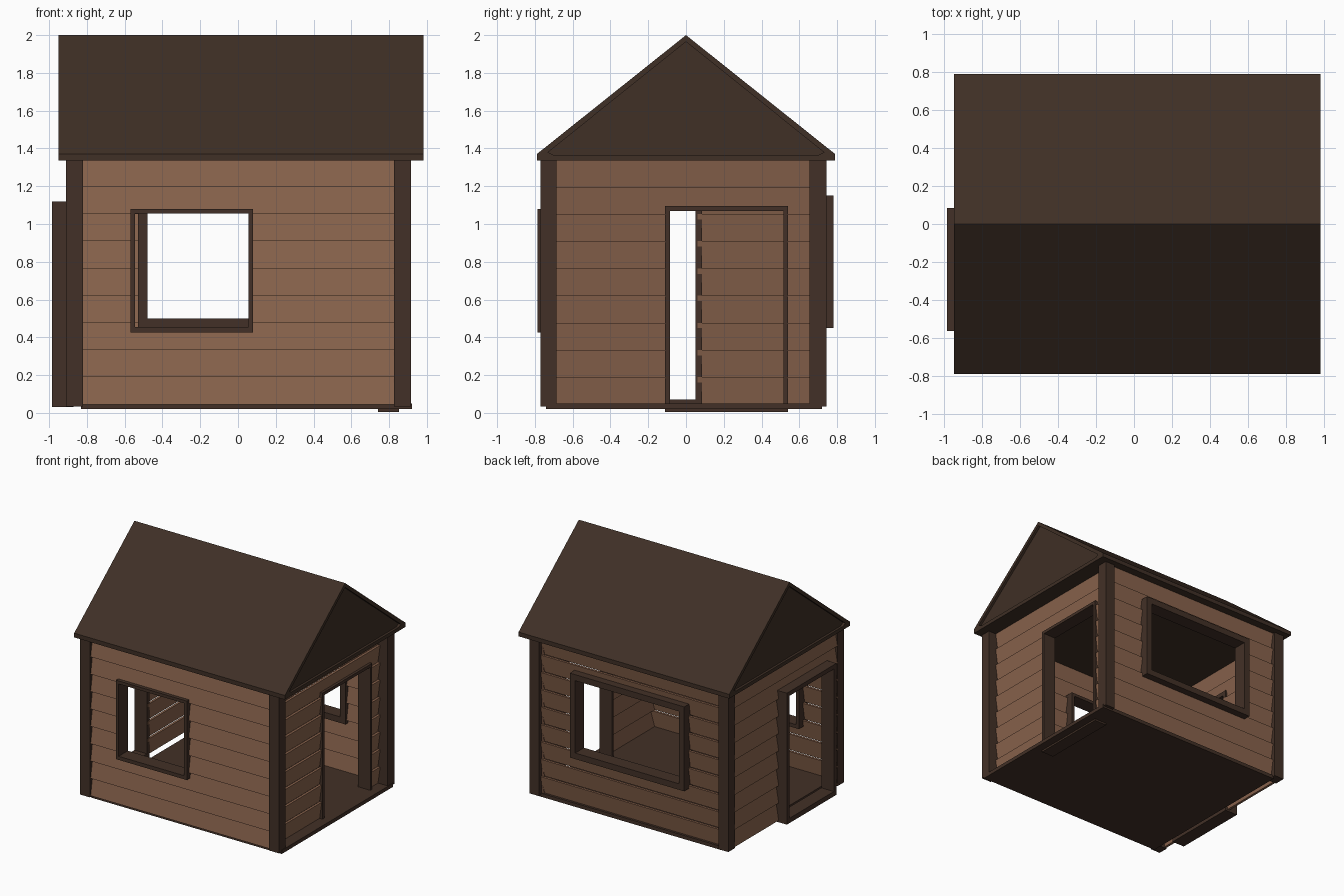
import bpy, bmesh
from mathutils import Vector

if "Cube" in bpy.data.objects:
    bpy.data.objects.remove(bpy.data.objects["Cube"])


def material(name, rgb):
    m = bpy.data.materials.new(name)
    m.diffuse_color = (*rgb, 1)
    m.use_nodes = True
    m.node_tree.nodes["Principled BSDF"].inputs["Base Color"].default_value = m.diffuse_color
    return m


SIDING = material("siding_brown", (0.25, 0.125, 0.073))
TRIM = material("trim_brown", (0.055, 0.030, 0.020))
ROOF = material("roof_brown", (0.050, 0.029, 0.019))

# wall coordinates: u along the wall, d outward, z up
SIDES = {
    "front": lambda u, d, z: Vector((u, -d, z)),
    "back": lambda u, d, z: Vector((u, d, z)),
    "left": lambda u, d, z: Vector((-d, u, z)),
    "right": lambda u, d, z: Vector((d, u, z)),
}


def finish(name, bm, mat):
    bmesh.ops.recalc_face_normals(bm, faces=bm.faces)
    me = bpy.data.meshes.new(name)
    bm.to_mesh(me)
    bm.free()
    me.materials.append(mat)
    ob = bpy.data.objects.new(name, me)
    bpy.context.collection.objects.link(ob)
    return ob


def prism(bm, ring_a, ring_b):
    a = [bm.verts.new(p) for p in ring_a]
    b = [bm.verts.new(p) for p in ring_b]
    n = len(a)
    bm.faces.new(a)
    bm.faces.new(b[::-1])
    for i in range(n):
        j = (i + 1) % n
        bm.faces.new((a[i], b[i], b[j], a[j]))


def add_box(bm, lo, hi):
    (x0, y0, z0), (x1, y1, z1) = lo, hi
    ring = [(x0, y0), (x1, y0), (x1, y1), (x0, y1)]
    prism(bm, [(x, y, z0) for x, y in ring], [(x, y, z1) for x, y in ring])


def box(name, lo, hi, mat):
    bm = bmesh.new()
    add_box(bm, lo, hi)
    return finish(name, bm, mat)


def siding(side, u0, u1, d_low, d_high, hole, thick=0.02):
    """Slanted boards, split around a rectangular opening."""
    P = SIDES[side]
    bm = bmesh.new()
    hu0, hu1, hz0, hz1 = hole
    rows, base, step = 9, 0.045, 0.144

    for r in range(rows):
        z0 = base + r * step
        z1 = z0 + step
        cuts = sorted({z0, z1, *[z for z in (hz0, hz1) if z0 < z < z1]})
        for za, zb in zip(cuts, cuts[1:]):
            mid = (za + zb) / 2
            spans = [(u0, hu0), (hu1, u1)] if hz0 < mid < hz1 else [(u0, u1)]
            da = d_low + (d_high - d_low) * (za - z0) / step
            db = d_low + (d_high - d_low) * (zb - z0) / step
            for a, b in spans:
                prof = [(da, za), (db, zb), (db - thick, zb), (da - thick, za)]
                prism(bm, [P(a, d, z) for d, z in prof], [P(b, d, z) for d, z in prof])
    return finish(side + "_siding", bm, SIDING)


def frame(name, side, u0, u1, z0, z1, d0, d1, w, sill):
    P = SIDES[side]
    bm = bmesh.new()
    bars = [(u0, u0 + w, z0 + sill, z1 - w), (u1 - w, u1, z0 + sill, z1 - w),
            (u0, u1, z1 - w, z1), (u0, u1, z0, z0 + sill)]
    for a, b, c, e in bars:
        p, q = P(a, d0, c), P(b, d1, e)
        add_box(bm, [min(i, j) for i, j in zip(p, q)], [max(i, j) for i, j in zip(p, q)])
    return finish(name, bm, TRIM)


# floor
box("floor", (-0.83, -0.74, 0.02), (0.92, 0.72, 0.05), TRIM)

# corner posts
for xn, x0, x1 in (("left", -0.91, -0.82), ("right", 0.825, 0.915)):
    for yn, y0, y1 in (("front", -0.77, -0.685), ("back", 0.655, 0.745)):
        box(f"{yn}_{xn}_post", (x0, y0, 0.035), (x1, y1, 1.34), TRIM)

# siding boards on the four walls
siding("front", -0.84, 0.84, 0.76, 0.735, (-0.55, 0.06, 0.44, 1.06))
siding("back", -0.84, 0.84, 0.70, 0.725, (-0.51, 0.50, 0.47, 1.13))
siding("left", -0.74, 0.71, 0.91, 0.885, (-0.54, 0.06, 0.04, 1.10))
siding("right", -0.74, 0.71, 0.825, 0.846, (-0.10, 0.53, 0.02, 1.08))

# window and door frames
frame("front_window_frame", "front", -0.57, 0.08, 0.425, 1.08, 0.665, 0.785, 0.025, 0.03)
frame("back_window_frame", "back", -0.53, 0.52, 0.45, 1.15, 0.665, 0.78, 0.05, 0.05)
frame("left_door_frame", "left", -0.565, 0.085, 0.03, 1.12, 0.87, 0.985, 0.035, 0.04)
frame("right_door_frame", "right", -0.11, 0.54, 0.005, 1.095, 0.74, 0.853, 0.025, 0.045)

# closed gable roof with recessed gable ends
X0, X1, INSET = -0.95, 0.983, 0.02
outer = [(-0.79, 1.335), (0.79, 1.335), (0.79, 1.37), (0, 2.0), (-0.79, 1.37)]
inner = [(-0.70, 1.365), (0.70, 1.365), (0.73, 1.38), (0, 1.965), (-0.73, 1.38)]
bm = bmesh.new()
rings = [[bm.verts.new((x, y, z)) for y, z in prof]
         for x, prof in ((X0 + INSET, inner), (X0, inner), (X0, outer),
                         (X1, outer), (X1, inner), (X1 - INSET, inner))]
for a, b in zip(rings, rings[1:]):
    for i in range(5):
        j = (i + 1) % 5
        bm.faces.new((a[i], a[j], b[j], b[i]))
bm.faces.new(rings[0][::-1])
bm.faces.new(rings[-1])
finish("roof", bm, ROOF)
